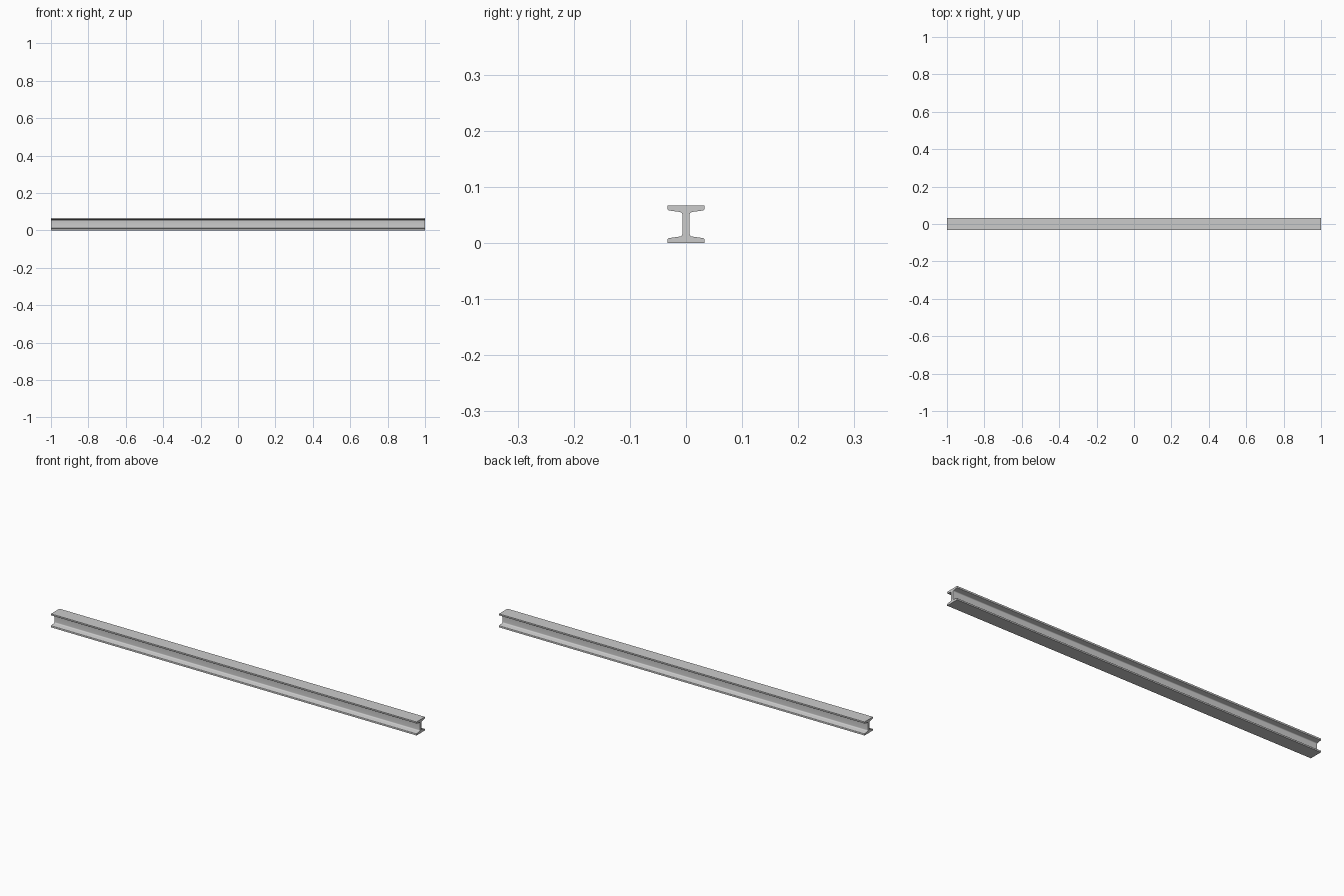
import bpy, bmesh, math
from mathutils import Vector

if "Cube" in bpy.data.objects:
    bpy.data.objects.remove(bpy.data.objects["Cube"])

LENGTH, HEIGHT, WIDTH = 2.0, 0.067, 0.066
WEB = 0.0125          # web thickness
TIP, ROOT = 0.0085, 0.0122   # flange thickness at the tip and at the web


def round_corner(prev, corner, nxt, radius, steps=6):
    """Points of an arc that rounds a profile corner."""
    a, b = (prev - corner).normalized(), (nxt - corner).normalized()
    half = a.angle(b) / 2
    start = corner + a * radius / math.tan(half)
    end = corner + b * radius / math.tan(half)
    centre = corner + (a + b).normalized() * radius / math.sin(half)
    u, v = start - centre, end - centre
    total = u.angle(v)
    return [centre + (u * math.sin((1 - t) * total) + v * math.sin(t * total)) / math.sin(total)
            for t in (i / steps for i in range(steps + 1))]


# Quarter profile: tapered flange with rounded tip and root fillet
h = HEIGHT / 2
top = Vector((WIDTH / 2, h))
tip = Vector((WIDTH / 2, h - TIP))
root = Vector((WEB / 2, h - ROOT))
middle = Vector((WEB / 2, 0))
quarter = [top] + round_corner(top, tip, root, 0.003) + round_corner(tip, root, middle, 0.0055)

# Mirror to the full I-shaped section
side = quarter + [Vector((p.x, -p.y)) for p in reversed(quarter)]
section = side + [Vector((-p.x, p.y)) for p in reversed(side)]

# Extrude the section along x
bm = bmesh.new()
face = bm.faces.new([bm.verts.new((-LENGTH / 2, p.x, p.y + h)) for p in section])
result = bmesh.ops.extrude_face_region(bm, geom=[face], use_keep_orig=True)
moved = [g for g in result["geom"] if isinstance(g, bmesh.types.BMVert)]
bmesh.ops.translate(bm, verts=moved, vec=(LENGTH, 0, 0))
bmesh.ops.recalc_face_normals(bm, faces=bm.faces)

mesh = bpy.data.meshes.new("i_beam")
bm.to_mesh(mesh)
bm.free()
beam = bpy.data.objects.new("i_beam", mesh)
bpy.context.collection.objects.link(beam)

# Smooth fillets, sharp flange edges
bpy.context.view_layer.objects.active = beam
beam.select_set(True)
bpy.ops.object.shade_smooth_by_angle(angle=math.radians(30))
